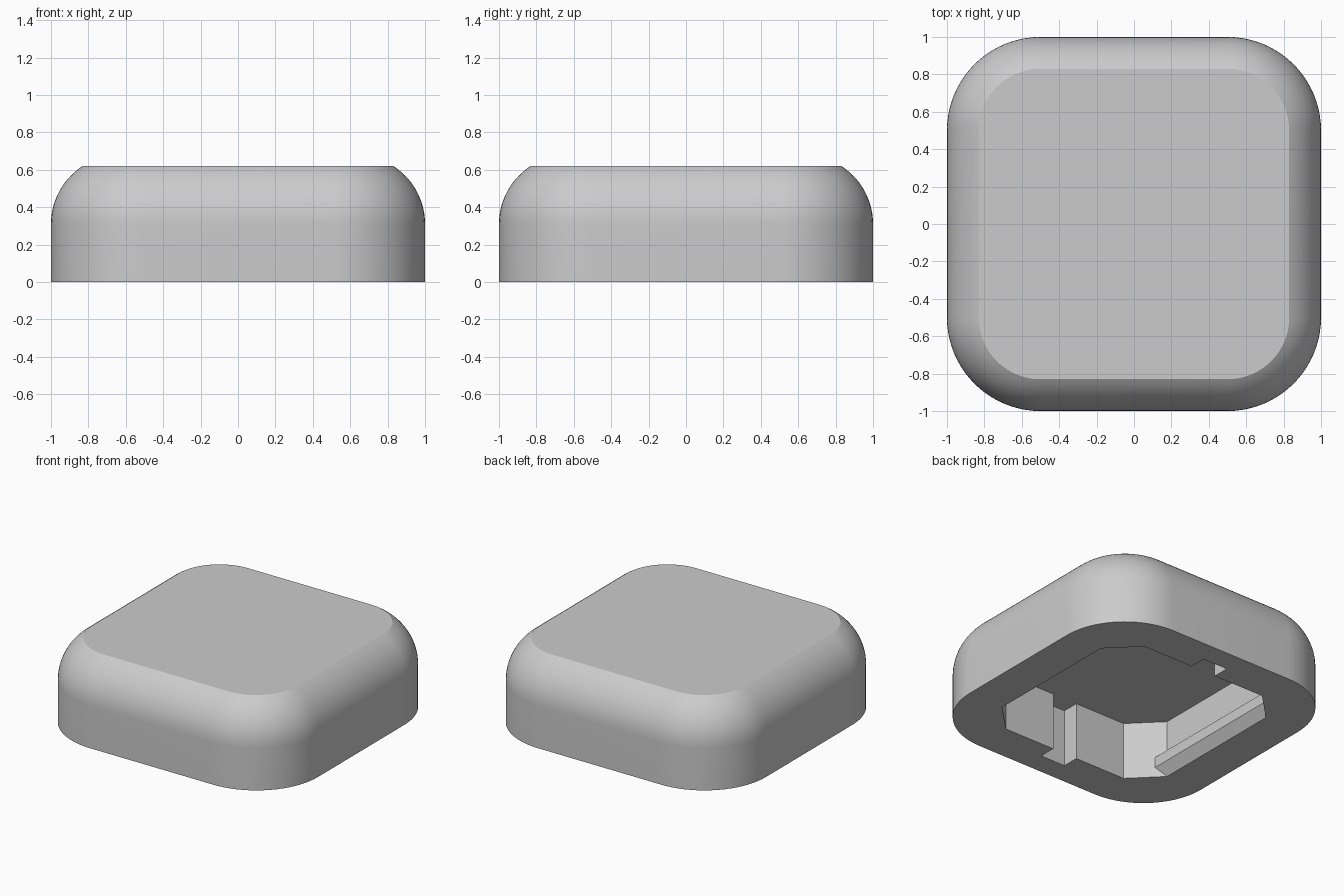
import bpy, bmesh, math

if "Cube" in bpy.data.objects:
    bpy.data.objects.remove(bpy.data.objects["Cube"])

grey = bpy.data.materials.new("light_grey")
grey.diffuse_color = (0.6, 0.6, 0.6, 1)
grey.use_nodes = True
grey.node_tree.nodes["Principled BSDF"].inputs["Base Color"].default_value = grey.diffuse_color

TOP, SHOULDER, INSET = 0.62, 0.31, 0.17
CORNER = 0.5            # plan corner radius
CEIL = 0.42             # cavity depth
WALL, CUT = 0.715, 0.51 # cavity half width, start of its corner chamfer


def loft(name, loops):
    """Closed solid through a stack of equal-length loops, with flat caps."""
    bm = bmesh.new()
    rings = [[bm.verts.new(p) for p in loop] for loop in loops]
    n = len(rings[0])
    for a, b in zip(rings, rings[1:]):
        for i in range(n):
            j = (i + 1) % n
            bm.faces.new((a[i], a[j], b[j], b[i]))
    bm.faces.new(rings[0][::-1])
    bm.faces.new(rings[-1])
    bmesh.ops.recalc_face_normals(bm, faces=bm.faces)
    mesh = bpy.data.meshes.new(name)
    bm.to_mesh(mesh)
    bm.free()
    mesh.materials.append(grey)
    obj = bpy.data.objects.new(name, mesh)
    bpy.context.collection.objects.link(obj)
    return obj


def rounded_square(inset, z, steps=20):
    c, r = 1 - CORNER, CORNER - inset
    pts = []
    for q, (sx, sy) in enumerate(((1, 1), (-1, 1), (-1, -1), (1, -1))):
        for i in range(steps + 1):
            a = math.pi / 2 * (q + i / steps)
            pts.append((sx * c + r * math.cos(a), sy * c + r * math.sin(a), z))
    return pts


# Outer body: straight sides, then a circular shoulder up to the flat top
h = TOP - SHOULDER
radius = (h * h + INSET * INSET) / (2 * INSET)
sweep = math.asin(h / radius)
loops = [rounded_square(0, 0)]
for i in range(15):
    a = sweep * i / 14
    loops.append(rounded_square(radius * (1 - math.cos(a)), SHOULDER + radius * math.sin(a)))
body = loft("body", loops)

# Underside cavity: chamfered square with a key slot front and back
half = [(WALL, -CUT), (WALL, CUT), (CUT, WALL), (0.1, WALL), (0.1, 0.838),
        (-0.1, 0.838), (-0.1, WALL), (-CUT, WALL)]
outline = half + [(-x, -y) for x, y in half]
cutter = loft("cavity_cutter", [[(x, y, z) for x, y in outline] for z in (-0.2, CEIL)])
cutter.hide_render = True
mod = body.modifiers.new("cavity", 'BOOLEAN')
mod.operation = 'DIFFERENCE'
mod.solver = 'EXACT'
mod.object = cutter
bpy.context.view_layer.objects.active = body
body.select_set(True)
bpy.ops.object.modifier_apply(modifier=mod.name)
bpy.data.objects.remove(cutter, do_unlink=True)
bpy.ops.object.shade_smooth_by_angle(angle=math.radians(25))

# Retaining lips along the left and right cavity walls
lip = [(WALL, 0.0), (0.658, 0.073), (0.658, 0.15), (WALL, 0.15)]
for side, label in ((1, "right_lip"), (-1, "left_lip")):
    loft(label, [[(side * x, end * (CUT + WALL - x), z) for x, z in lip] for end in (-1, 1)])
